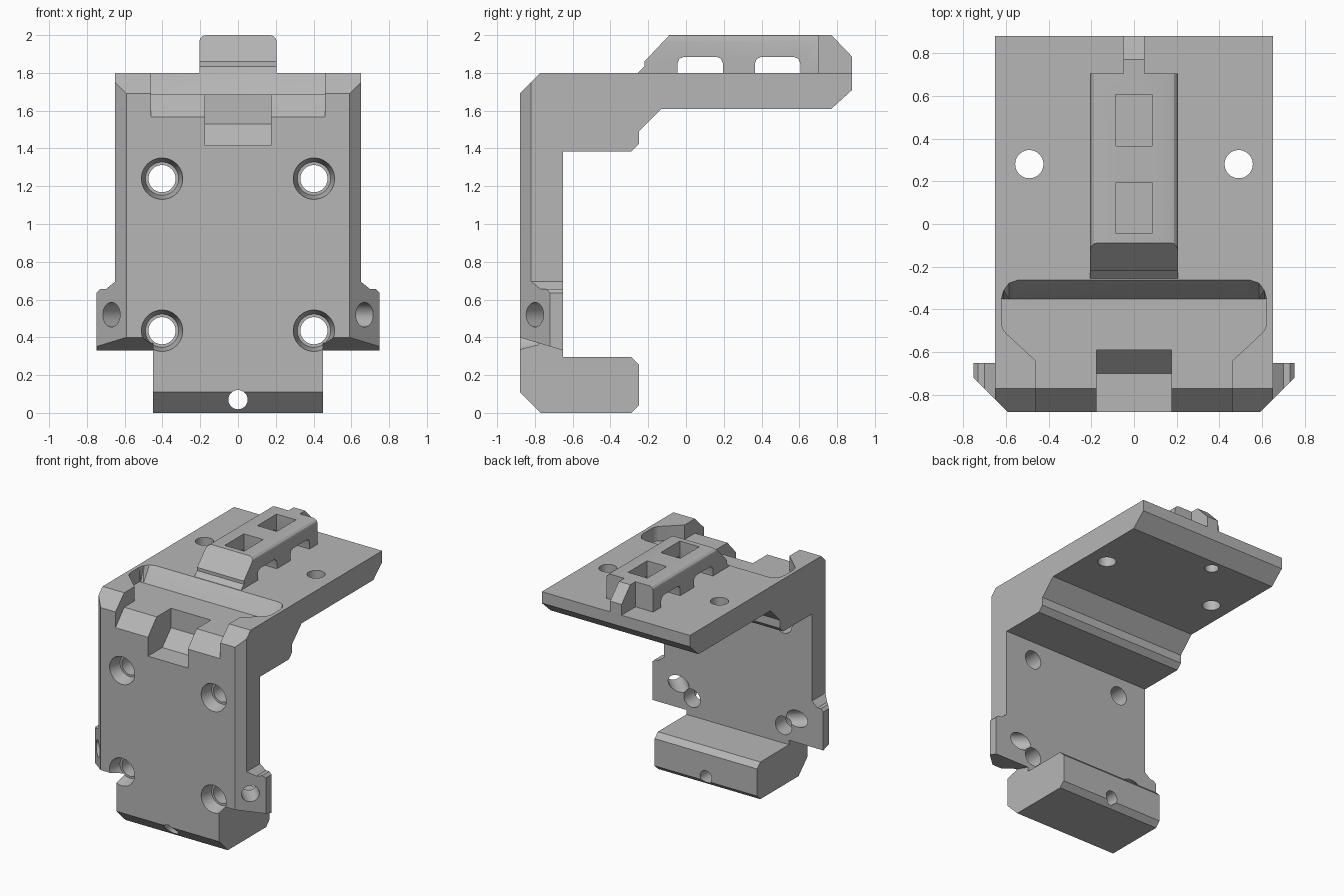
import bpy, bmesh
from mathutils import Vector, Matrix

if "Cube" in bpy.data.objects:
    bpy.data.objects.remove(bpy.data.objects["Cube"], do_unlink=True)

grey = bpy.data.materials.new("plain_grey")
grey.use_nodes = True
colour = (0.47, 0.47, 0.47, 1)
grey.diffuse_color = colour
grey.node_tree.nodes["Principled BSDF"].inputs["Base Color"].default_value = colour


def finish_mesh(name, bm):
    bmesh.ops.recalc_face_normals(bm, faces=bm.faces)
    mesh = bpy.data.meshes.new(name)
    bm.to_mesh(mesh)
    bm.free()
    obj = bpy.data.objects.new(name, mesh)
    bpy.context.collection.objects.link(obj)
    mesh.materials.append(grey)
    return obj


def prism(name, pts, axis, a, b):
    """Extrude a 2D outline along one axis from a to b."""
    place = {"X": lambda p, t: (t, p[0], p[1]),
             "Y": lambda p, t: (p[0], t, p[1]),
             "Z": lambda p, t: (p[0], p[1], t)}[axis]
    bm = bmesh.new()
    low = [bm.verts.new(place(p, a)) for p in pts]
    high = [bm.verts.new(place(p, b)) for p in pts]
    bm.faces.new(low)
    bm.faces.new(high)
    for i in range(len(pts)):
        j = (i + 1) % len(pts)
        bm.faces.new((low[i], low[j], high[j], high[i]))
    return finish_mesh(name, bm)


def rod(start, end, r1, r2=None):
    start, end = Vector(start), Vector(end)
    d = end - start
    bm = bmesh.new()
    turn = d.to_track_quat("Z", "Y").to_matrix().to_4x4()
    bmesh.ops.create_cone(bm, cap_ends=True, segments=40, radius1=r1,
                          radius2=r1 if r2 is None else r2, depth=d.length,
                          matrix=Matrix.Translation((start + end) / 2) @ turn)
    return finish_mesh("hole_cutter", bm)


def combine(obj, tool, operation="DIFFERENCE"):
    mod = obj.modifiers.new("join", "BOOLEAN")
    mod.object, mod.operation, mod.solver = tool, operation, "EXACT"
    bpy.context.view_layer.objects.active = obj
    bpy.ops.object.modifier_apply(modifier=mod.name)
    bpy.data.objects.remove(tool, do_unlink=True)


def flip(pts, s):
    return [(s * p[0], p[1]) for p in pts]


def span(s, a, b):
    return min(s * a, s * b), max(s * a, s * b)


# Main bracket: C-shaped side profile
bracket = prism("bracket_body", [
    (-.88, .11), (-.77, 0), (-.29, 0), (-.25, .04), (-.25, .255), (-.29, .295),
    (-.65, .295), (-.65, 1.385), (-.29, 1.385), (-.25, 1.425), (-.25, 1.49),
    (-.13, 1.61), (.77, 1.61), (.88, 1.71), (.88, 1.8), (-.77, 1.8), (-.88, 1.69)],
    "X", -.65, .65)

# Side ears, narrowed lower hook and vertical corner chamfers
ear = [(.5, .31), (.75, .31), (.75, .635), (.73, .655), (.7, .655), (.65, .695), (.5, .695)]
for s in (-1, 1):
    combine(bracket, prism("ear", flip(ear, s), "Y", -.88, -.65), "UNION")
for s in (-1, 1):
    combine(bracket, prism("hook_cutter", [
        (-.95, .421), (-.65, .33), (-.2, .32), (-.2, -.1), (-.95, -.1)],
        "X", *span(s, .45, .9)))
    combine(bracket, prism("corner_cutter", flip(
        [(.54, -.93), (.86, -.61), (.97, -1)], s), "Z", .2, 2))

# Top pocket with a sloped rear wall and rounded corners
half = [(.46, -.77), (.46, -.64), (.6, -.51), (.615, -.49), (.62, -.46), (.62, -.35),
        (.61, -.31), (.585, -.275), (.54, -.26)]
pocket = prism("pocket_cutter", half + flip(half[::-1], -1), "Z", 1.685, 1.802)
bm = bmesh.new()
bm.from_mesh(pocket.data)
for v in bm.verts:
    if v.co.z < 1.7:
        v.co.y = min(v.co.y, -.35)
bmesh.ops.triangulate(bm, faces=bm.faces)
bm.to_mesh(pocket.data)
bm.free()
combine(bracket, pocket)

# Channel out through the front, and the deeper central notch
combine(bracket, prism("channel_cutter", [
    (-.7, 1.685), (-.77, 1.685), (-.95, 1.489), (-.95, 1.95), (-.7, 1.95)],
    "X", -.46, .46))
combine(bracket, prism("notch_cutter", [
    (-.95, 1.415), (-.7, 1.415), (-.59, 1.53), (-.59, 1.95), (-.95, 1.95)],
    "X", -.175, .175))

# Mounting holes, ear holes and deck holes
for s in (-1, 1):
    for z in (.435, 1.24):
        combine(bracket, rod((s * .402, -.9, z), (s * .402, -.78, z), .114, .088))
        combine(bracket, rod((s * .402, -1, z), (s * .402, -.5, z), .072))
    combine(bracket, rod((s * .78, -.91, .52), (s * .42, -.55, .52), .065))
    combine(bracket, rod((s * .49, .28, 1.5), (s * .49, .28, 1.9), .066))
combine(bracket, rod((-.15, .69, 1.5), (-.15, .69, 1.72), .05))
combine(bracket, rod((0, -1, .07), (0, 0, .07), .051))

# Top rail with rounded shoulders and a sloped nose
shoulder = [(.205, 1.78), (.205, 1.965), (.2, 1.983), (.188, 1.995), (.17, 2)]
rail = prism("top_rail", shoulder + flip(shoulder[::-1], -1), "Y", -.3, .705)
combine(rail, prism("nose_cutter", [
    (-.4, 1.7), (-.2, 1.7), (-.255, 1.8), (-.22, 1.835), (-.22, 1.86),
    (-.06, 2.03), (-.4, 2.03)], "X", -.5, .5))

# Rail windows through the sides and from above
for y in (-.045, .365):
    e = y + .24
    combine(rail, prism("side_window_cutter", [
        (y, 1.7), (e, 1.7), (e, 1.85), (e - .01, 1.875), (e - .035, 1.885),
        (y + .035, 1.885), (y + .01, 1.875), (y, 1.85)], "X", -.5, .5))
    combine(rail, prism("top_window_cutter", [
        (-.085, y), (.085, y), (.085, e), (-.085, e)], "Z", 1.7, 2.1))

# Narrow tail behind the rail
tail = prism("rail_tail", [
    (.7, 1.78), (.88, 1.78), (.88, 1.885), (.77, 2), (.7, 2)], "X", -.05, .05)

for obj in (bracket, rail, tail):
    bpy.ops.object.select_all(action="DESELECT")
    obj.select_set(True)
    bpy.context.view_layer.objects.active = obj
    bpy.ops.object.shade_smooth_by_angle(angle=.5)
